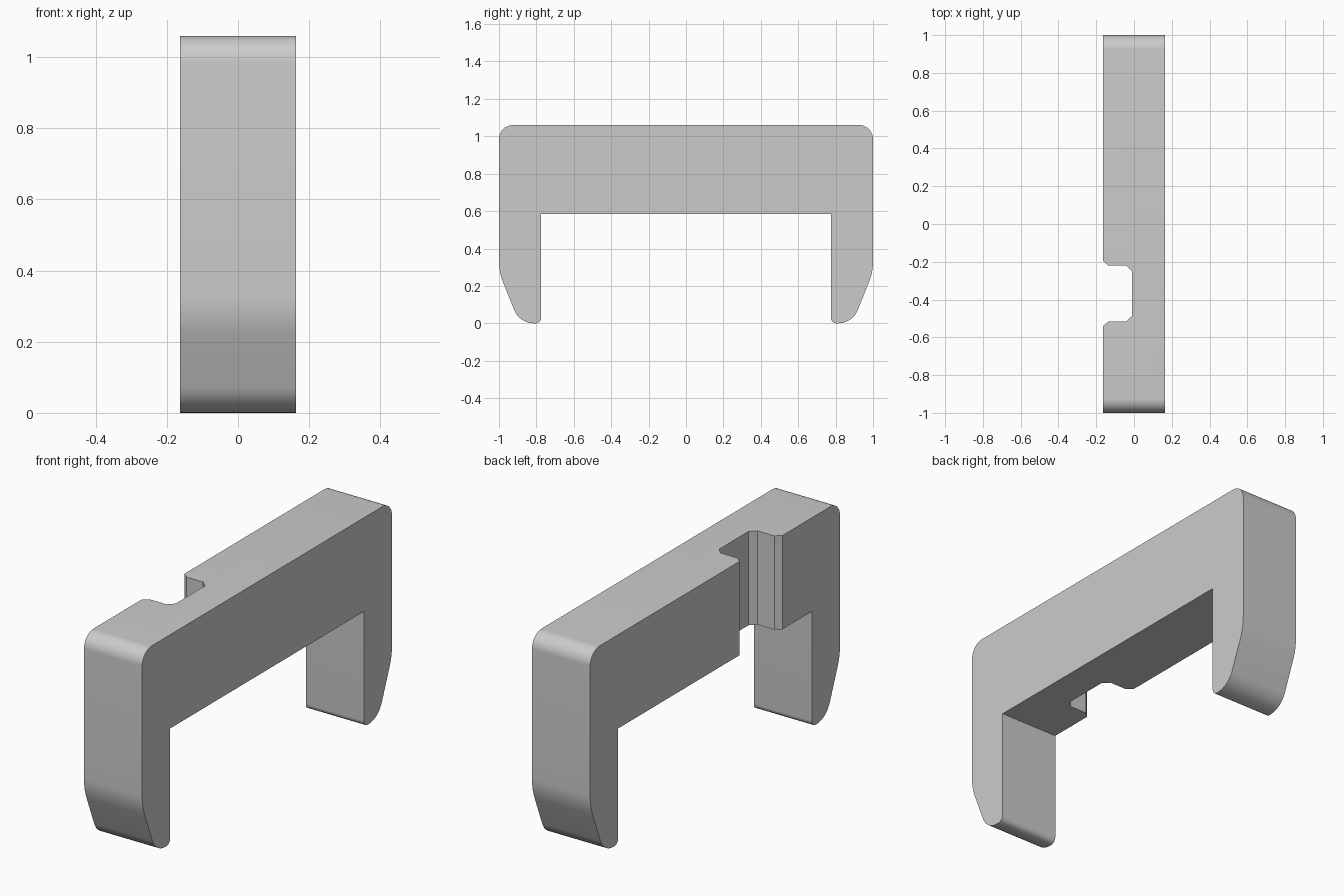
import bpy, bmesh, math
from mathutils import Vector

cube = bpy.data.objects.get("Cube")
if cube:
    bpy.data.objects.remove(cube, do_unlink=True)

HALF_WIDTH = 0.163

grey = bpy.data.materials.new("plain grey")
grey.use_nodes = True
colour = (0.6, 0.6, 0.6, 1)
grey.diffuse_color = colour
grey.node_tree.nodes["Principled BSDF"].inputs["Base Color"].default_value = colour


def fillet(before, corner, after, cut, steps=10):
    """Arc that rounds a corner, starting and ending at distance cut from it."""
    a, c, b = Vector(before), Vector(corner), Vector(after)
    da, db = (a - c).normalized(), (b - c).normalized()
    half = da.angle(db) / 2
    radius = cut * math.tan(half)
    centre = c + (da + db).normalized() * cut / math.cos(half)
    start, end = c + da * cut - centre, c + db * cut - centre
    sweep = start.angle(end)
    return [centre + (start * math.sin((1 - t) * sweep) + end * math.sin(t * sweep)) / math.sin(sweep)
            for t in (i / steps for i in range(steps + 1))]


def prism(name, points, offset):
    """Extrude a closed outline along offset."""
    bm = bmesh.new()
    face = bm.faces.new([bm.verts.new(p) for p in points])
    moved = bmesh.ops.extrude_face_region(bm, geom=[face])["geom"]
    bmesh.ops.translate(bm, vec=offset, verts=[v for v in moved if isinstance(v, bmesh.types.BMVert)])
    # the starting cap stays as one end of the solid
    bmesh.ops.recalc_face_normals(bm, faces=bm.faces)
    mesh = bpy.data.meshes.new(name)
    bm.to_mesh(mesh)
    bm.free()
    mesh.materials.append(grey)
    obj = bpy.data.objects.new(name, mesh)
    bpy.context.collection.objects.link(obj)
    return obj


# Half of the bracket outline (y, z), each corner with its rounding length
corners = [((0, 1.06), 0), ((1, 1.06), 0.075), ((1, 0.275), 0.055),
           ((0.89, 0), 0.077), ((0.775, 0), 0.03), ((0.775, 0.585), 0)]
half = []
for i, (point, cut) in enumerate(corners):
    if i == 0:
        continue
    if cut:
        half += fillet(corners[i - 1][0], point, corners[i + 1][0], cut)
    else:
        half.append(Vector(point))
outline = half + [Vector((-p.x, p.y)) for p in reversed(half)]
bracket = prism("bracket", [(-HALF_WIDTH, p.x, p.y) for p in outline], (2 * HALF_WIDTH, 0, 0))

# Chamfered vertical notch through the beam
side = [(-0.3, 0.172), (-HALF_WIDTH, 0.172), (-0.135, 0.147), (-0.04, 0.147), (-0.01, 0.117)]
notch = [(x, -0.368 + y) for x, y in side] + [(x, -0.368 - y) for x, y in reversed(side)]
cutter = prism("notch_cutter", [(x, y, 0.4) for x, y in notch], (0, 0, 1))
cutter.hide_render = True

cut = bracket.modifiers.new("notch", "BOOLEAN")
cut.operation = "DIFFERENCE"
cut.solver = "EXACT"
cut.object = cutter
bpy.ops.object.select_all(action="DESELECT")
bpy.context.view_layer.objects.active = bracket
bracket.select_set(True)
bpy.ops.object.modifier_apply(modifier=cut.name)
bpy.data.objects.remove(cutter, do_unlink=True)
bpy.ops.object.shade_smooth_by_angle(angle=math.radians(25))
